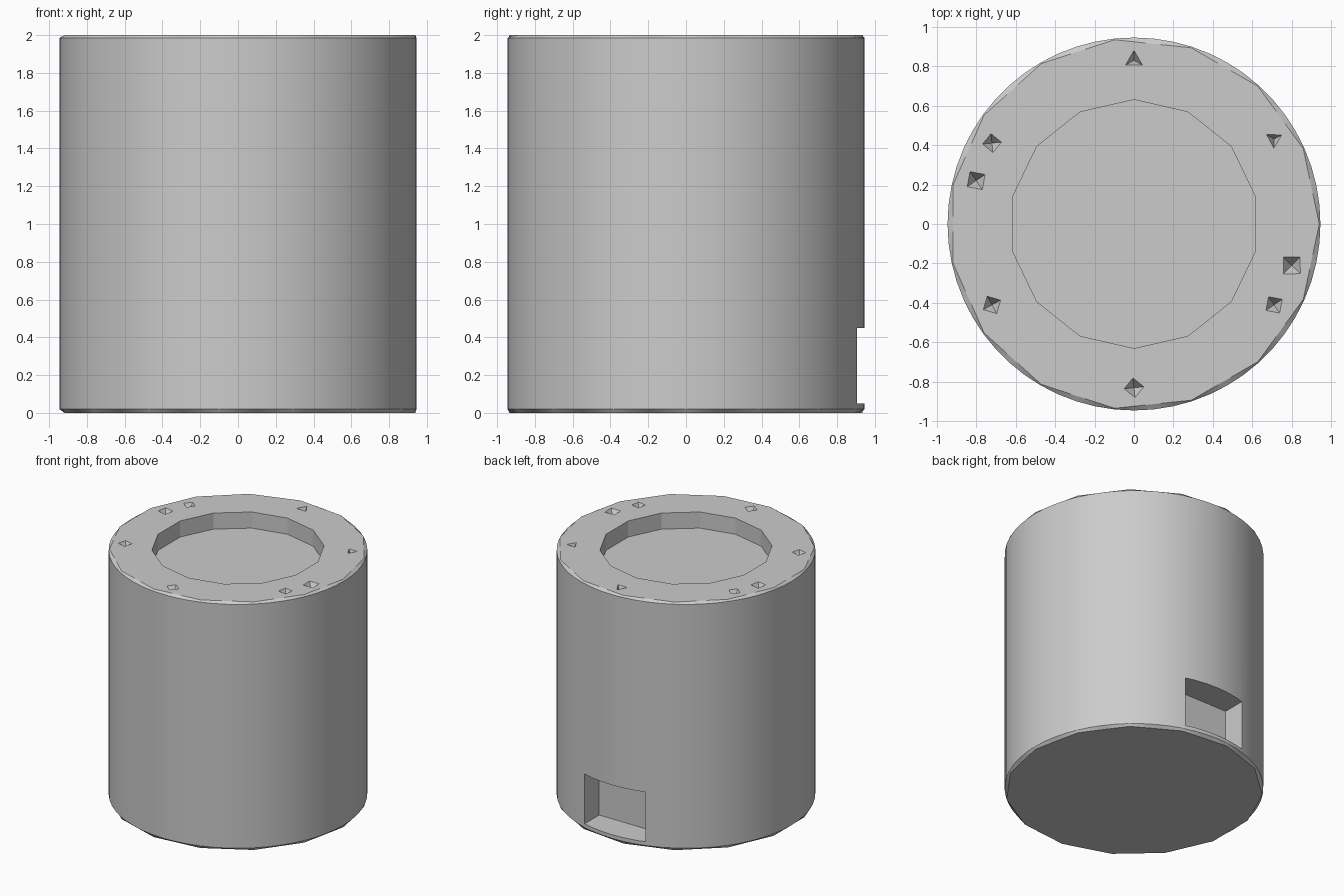
import bpy, bmesh, math
from mathutils import Matrix, Vector

cube = bpy.data.objects.get("Cube")
if cube:
    bpy.data.objects.remove(cube, do_unlink=True)

SIDES, FACETS = 60, 15
RADIUS, HEIGHT = 0.945, 2.0

grey = bpy.data.materials.new("plain_grey")
grey.use_nodes = True
grey.diffuse_color = (0.6, 0.6, 0.6, 1)
grey.node_tree.nodes["Principled BSDF"].inputs["Base Color"].default_value = (0.6, 0.6, 0.6, 1)


def make_object(name, bm):
    bmesh.ops.recalc_face_normals(bm, faces=bm.faces)
    mesh = bpy.data.meshes.new(name)
    bm.to_mesh(mesh)
    bm.free()
    mesh.materials.append(grey)
    obj = bpy.data.objects.new(name, mesh)
    bpy.context.collection.objects.link(obj)
    return obj


def ring(bm, z, radius, faceted):
    """Round ring, or one flattened onto the chords of a coarser polygon."""
    verts, step = [], math.tau / FACETS
    for i in range(SIDES):
        a = math.tau * i / SIDES
        r = radius
        if faceted:
            r *= math.cos(step / 2) / math.cos(a % step - step / 2)
        verts.append(bm.verts.new((r * math.cos(a), r * math.sin(a), z)))
    return verts


# Cylinder with scalloped chamfers at both ends
bm = bmesh.new()
rings = [ring(bm, 0, RADIUS - 0.006, True), ring(bm, 0.02, RADIUS, False),
         ring(bm, HEIGHT - 0.015, RADIUS, False), ring(bm, HEIGHT, RADIUS - 0.006, True)]
for low, high in zip(rings, rings[1:]):
    for i in range(SIDES):
        j = (i + 1) % SIDES
        bm.faces.new((low[i], low[j], high[j], high[i]))
bm.faces.new(rings[0])
bm.faces.new(rings[-1])
body = make_object("cylinder_body", bm)


def carve(name, bm):
    """Cut a shape out of the body and discard the cutter."""
    cutter = make_object(name, bm)
    cutter.hide_render = True
    mod = body.modifiers.new(name, "BOOLEAN")
    mod.operation = "DIFFERENCE"
    mod.solver = "EXACT"
    mod.object = cutter
    bpy.context.view_layer.objects.active = body
    bpy.ops.object.modifier_apply(modifier=name)
    bpy.data.objects.remove(cutter, do_unlink=True)


# Shallow many-sided recess in the top
bm = bmesh.new()
bmesh.ops.create_cone(bm, cap_ends=True, segments=14, radius1=0.63, radius2=0.63,
                      depth=0.26, matrix=Matrix.Translation((0, 0, HEIGHT)))
carve("top_recess", bm)

# Rectangular socket low on the back
bm = bmesh.new()
bmesh.ops.create_cube(bm, size=1, matrix=Matrix.Translation((0, 0.92, 0.25))
                      @ Matrix.Diagonal((0.54, 0.4, 0.4, 1)))
carve("back_socket", bm)

# Little pointed pits around the rim: x, y, sides, radius, turn
pits = [(0, 0.83, 3, 0.05, 1.57), (0.71, 0.43, 3, 0.045, 0.5), (0.8, -0.21, 4, 0.06, 0.8),
        (0.71, -0.41, 4, 0.05, 0.6), (0, -0.83, 4, 0.05, 0.1), (-0.72, -0.41, 4, 0.05, 0.5),
        (-0.8, 0.22, 4, 0.055, 0.6), (-0.72, 0.41, 4, 0.048, 0.1)]
for x, y, sides, radius, turn in pits:
    bm = bmesh.new()
    top = [bm.verts.new((x + radius * math.cos(turn + math.tau * i / sides),
                         y + radius * math.sin(turn + math.tau * i / sides), z))
           for z in (HEIGHT + 0.05, HEIGHT) for i in range(sides)]
    tip = bm.verts.new((x, y, HEIGHT - 0.06))
    upper, lower = top[:sides], top[sides:]
    bm.faces.new(upper)
    for i in range(sides):
        j = (i + 1) % sides
        bm.faces.new((upper[i], upper[j], lower[j], lower[i]))
        bm.faces.new((lower[i], lower[j], tip))
    carve("rim_pit", bm)

# Smooth side wall with crisp rims and cut-outs
bpy.ops.object.select_all(action="DESELECT")
body.select_set(True)
bpy.context.view_layer.objects.active = body
bpy.ops.object.shade_smooth_by_angle(angle=math.radians(25))
